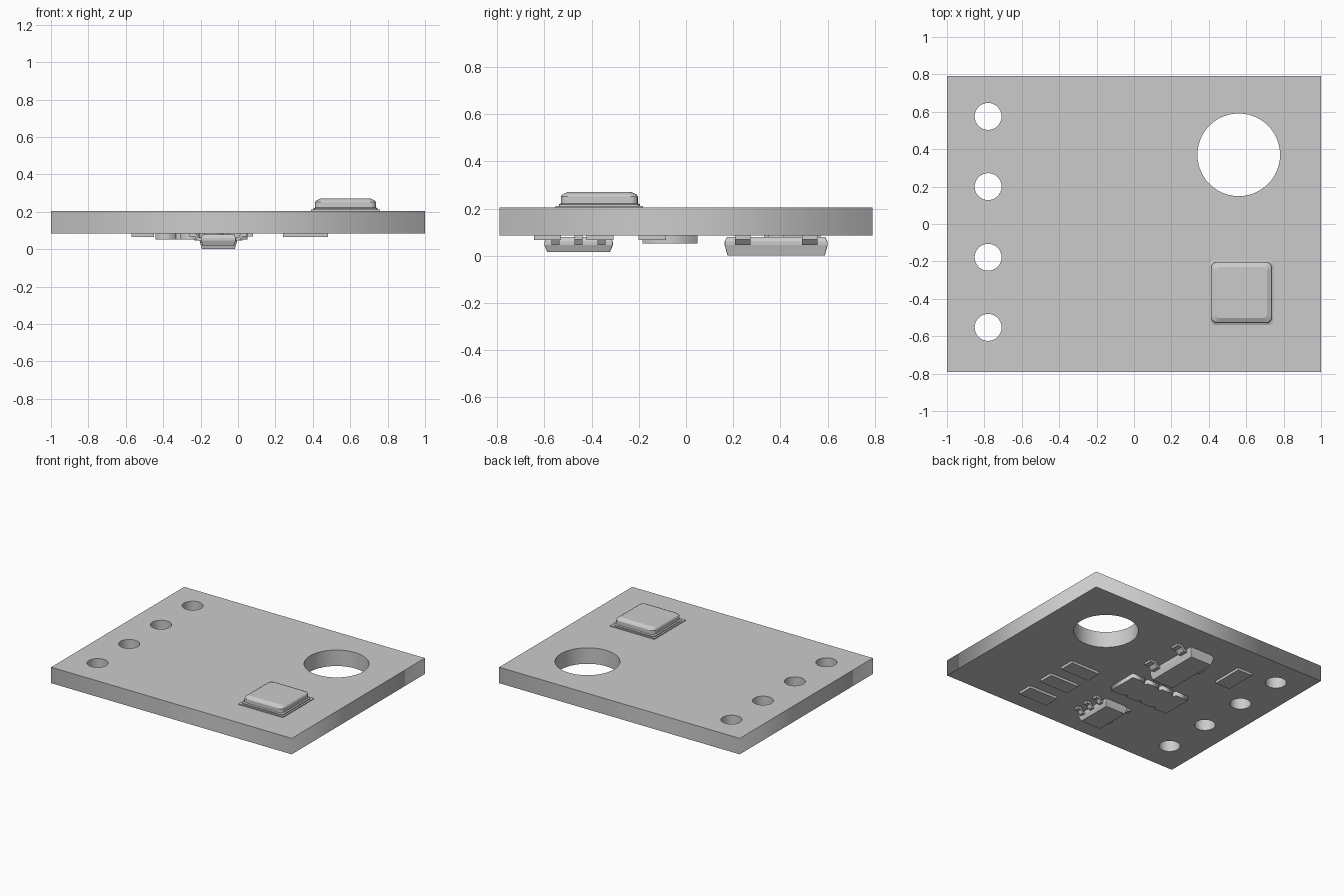
import bpy, bmesh
from math import cos, sin, pi

if "Cube" in bpy.data.objects:
    bpy.data.objects.remove(bpy.data.objects["Cube"])

BOARD_Z0, BOARD_Z1 = 0.085, 0.205


def plate(name, outlines, z0, z1):
    """Extruded flat shape; outlines after the first are holes."""
    cu = bpy.data.curves.new(name, 'CURVE')
    cu.dimensions = '2D'
    cu.fill_mode = 'BOTH'
    cu.extrude = (z1 - z0) / 2
    for pts in outlines:
        sp = cu.splines.new('POLY')
        sp.points.add(len(pts) - 1)
        for p, (x, y) in zip(sp.points, pts):
            p.co = (x, y, 0, 1)
        sp.use_cyclic_u = True
    ob = bpy.data.objects.new(name, cu)
    ob.location.z = (z0 + z1) / 2
    bpy.context.collection.objects.link(ob)
    bpy.ops.object.select_all(action='DESELECT')
    ob.select_set(True)
    bpy.context.view_layer.objects.active = ob
    bpy.ops.object.convert(target='MESH')
    return ob


def mesh_object(name, bm):
    bmesh.ops.recalc_face_normals(bm, faces=bm.faces)
    me = bpy.data.meshes.new(name)
    bm.to_mesh(me)
    bm.free()
    ob = bpy.data.objects.new(name, me)
    bpy.context.collection.objects.link(ob)
    return ob


def circle(cx, cy, r, n):
    return [(cx + r * cos(2 * pi * i / n), cy + r * sin(2 * pi * i / n)) for i in range(n)]


def round_rect(hx, hy, r, n=4):
    pts = []
    for k, (sx, sy) in enumerate([(1, 1), (-1, 1), (-1, -1), (1, -1)]):
        for i in range(n + 1):
            a = (k + i / n) * pi / 2
            pts.append((sx * (hx - r) + r * cos(a), sy * (hy - r) + r * sin(a)))
    return pts


def loft(name, cx, cy, layers):
    """Stack of (half_x, half_y, corner_radius, z) rounded rectangles."""
    bm = bmesh.new()
    rings = [[bm.verts.new((cx + x, cy + y, z)) for x, y in round_rect(hx, hy, r)]
             for hx, hy, r, z in layers]
    n = len(rings[0])
    for a, b in zip(rings, rings[1:]):
        for i in range(n):
            bm.faces.new((a[i], a[(i + 1) % n], b[(i + 1) % n], b[i]))
    bm.faces.new(rings[0])
    bm.faces.new(rings[-1])
    return mesh_object(name, bm)


def box(name, cx, cy, sx, sy, z0, z1):
    bm = bmesh.new()
    bmesh.ops.create_cube(bm, size=1)
    for v in bm.verts:
        v.co = (cx + v.co.x * sx, cy + v.co.y * sy, (z0 + z1) / 2 + v.co.z * (z1 - z0))
    return mesh_object(name, bm)


def lead(name, x, y, side, width, reach):
    """Gull-wing lead: thin bent strip from the body up to the board."""
    t = 0.016
    low, high = 0.045, BOARD_Z0 - t
    path = [(-0.01, low), (reach * 0.3, low), (reach * 0.55, high), (reach, high)]
    prof = path + [(reach, high + t), (reach * 0.45, high + t), (reach * 0.2, low + t), (-0.01, low + t)]
    bm = bmesh.new()
    ends = [[bm.verts.new((x + side * px, y + s * width / 2, pz)) for px, pz in prof] for s in (-1, 1)]
    for e in ends:
        bm.faces.new(e)
    n = len(prof)
    for i in range(n):
        bm.faces.new((ends[0][i], ends[0][(i + 1) % n], ends[1][(i + 1) % n], ends[1][i]))
    mesh_object(name, bm)


def leaded_package(name, cx, cy, hx, hy, bottom, right_ys, left_ys, width, reach):
    loft(name + "_body", cx, cy, [
        (hx - 0.012, hy - 0.012, 0.004, bottom),
        (hx, hy, 0.004, 0.045),
        (hx, hy, 0.004, 0.06),
        (hx - 0.01, hy - 0.01, 0.004, 0.079)])
    for side, ys in ((1, right_ys), (-1, left_ys)):
        for i, dy in enumerate(ys):
            lead(f"{name}_lead_{'right' if side > 0 else 'left'}_{i}",
                 cx + side * hx, cy + dy, side, width, reach)


# Circuit board with mounting hole and four pin holes
holes = [circle(0.56, 0.37, 0.221, 48)]
holes += [circle(-0.78, y, 0.072, 32) for y in (0.575, 0.2, -0.178, -0.553)]
plate("circuit_board", [[(-1, -0.79), (1, -0.79), (1, 0.79), (-1, 0.79)]] + holes, BOARD_Z0, BOARD_Z1)

# Metal-can sensor on top
box("sensor_base", 0.575, -0.367, 0.37, 0.37, BOARD_Z1, 0.211)
loft("sensor_can", 0.575, -0.367, [
    (0.172, 0.172, 0.02, 0.211),
    (0.172, 0.172, 0.02, 0.218),
    (0.163, 0.163, 0.03, 0.222),
    (0.163, 0.163, 0.03, 0.251),
    (0.158, 0.158, 0.03, 0.259),
    (0.136, 0.136, 0.02, 0.270)])

# Flat passive parts underneath
for i, y in enumerate((-0.587, -0.365, -0.143)):
    box(f"chip_component_{i}", 0.36, y, 0.24, 0.115, 0.066, BOARD_Z0)
box("chip_component_side", -0.51, 0.45, 0.12, 0.24, 0.066, BOARD_Z0)

# Large three-lead and small five-lead packages underneath
leaded_package("regulator", -0.105, 0.382, 0.1, 0.218, 0.0,
               (-0.142, 0.142), (0,), 0.065, 0.085)
leaded_package("small_chip", -0.105, -0.455, 0.094, 0.145, 0.016,
               (-0.097, 0, 0.097), (-0.097, 0.097), 0.034, 0.06)

# Leadless chip with notched edges
x0, x1, y0, y1, d, w = -0.44, 0.05, -0.185, 0.048, 0.018, 0.012
notch_x = (-0.32, -0.195, -0.07)
outline = [(x0, y0)]
for x in notch_x:
    outline += [(x - w, y0), (x - w, y0 + d), (x + w, y0 + d), (x + w, y0)]
outline += [(x1, y0), (x1, y1)]
for x in reversed(notch_x):
    outline += [(x + w, y1), (x + w, y1 - d), (x - w, y1 - d), (x - w, y1)]
outline += [(x0, y1)]
plate("leadless_chip", [outline], 0.052, BOARD_Z0)
